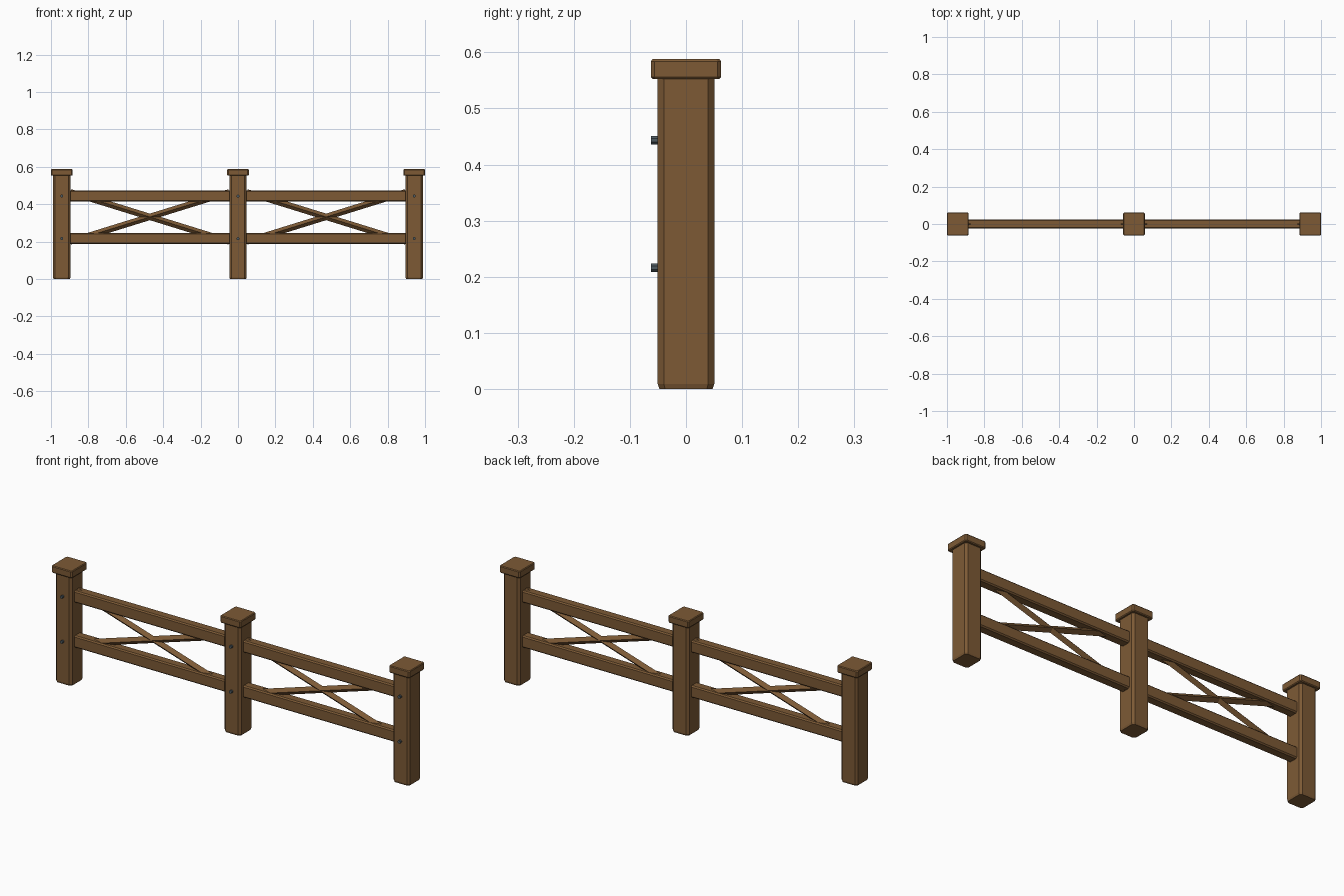
import bpy, bmesh, math
from mathutils import Matrix

if "Cube" in bpy.data.objects:
    bpy.data.objects.remove(bpy.data.objects["Cube"])


def material(name, rgb):
    m = bpy.data.materials.new(name)
    m.diffuse_color = (*rgb, 1)
    m.use_nodes = True
    m.node_tree.nodes["Principled BSDF"].inputs["Base Color"].default_value = m.diffuse_color
    return m


WOOD = material("brown wood", (0.205, 0.102, 0.036))
STEEL = material("dark steel", (0.075, 0.10, 0.115))


def loft(name, section, rings, mat, matrix):
    """Stack copies of a section along local z; each ring is (z, inset)."""
    bm = bmesh.new()
    loops = []
    hx = max(p[0] for p in section)
    hy = max(p[1] for p in section)
    for z, inset in rings:
        sx, sy = 1 - inset / hx, 1 - inset / hy
        loops.append([bm.verts.new((x * sx, y * sy, z)) for x, y in section])
    n = len(section)
    for a, b in zip(loops, loops[1:]):
        for i in range(n):
            j = (i + 1) % n
            bm.faces.new((a[i], a[j], b[j], b[i]))
    bm.faces.new(loops[0][::-1])
    bm.faces.new(loops[-1])
    bm.transform(matrix)
    bmesh.ops.recalc_face_normals(bm, faces=bm.faces)
    me = bpy.data.meshes.new(name)
    bm.to_mesh(me)
    bm.free()
    me.materials.append(mat)
    ob = bpy.data.objects.new(name, me)
    bpy.context.collection.objects.link(ob)
    return ob


def chamfered(hx, hy, c):
    return [(hx, -hy + c), (hx, hy - c), (hx - c, hy), (-hx + c, hy),
            (-hx, hy - c), (-hx, -hy + c), (-hx + c, -hy), (hx - c, -hy)]


def ngon(r, n, turn=0.0):
    return [(r * math.cos(turn + 2 * math.pi * i / n),
             r * math.sin(turn + 2 * math.pi * i / n)) for i in range(n)]


POST_X = 0.9425
RAIL_Z = (0.216, 0.443)
ALONG_X = Matrix.Rotation(math.pi / 2, 4, 'Y')
ALONG_Y = Matrix.Rotation(math.pi / 2, 4, 'X')

# Posts with caps and front bolts
for label, x in (("left", -POST_X), ("middle", 0), ("right", POST_X)):
    at = Matrix.Translation((x, 0, 0))
    loft(label + "_post", chamfered(0.0465, 0.0505, 0.011),
         [(0, 0.003), (0.009, 0), (0.556, 0)], WOOD, at)
    loft(label + "_post_cap", chamfered(0.0575, 0.0625, 0.006),
         [(0.552, 0.003), (0.556, 0), (0.584, 0), (0.588, 0.003)], WOOD, at)
    for level, z in zip(("lower", "upper"), RAIL_Z):
        loft(f"{label}_{level}_bolt", ngon(0.008, 8, math.pi / 8),
             [(0.04, 0), (0.0625, 0)], STEEL,
             Matrix.Translation((x, 0, z)) @ ALONG_Y)

# Two panels, each with two rails and a crossed pair of diamond-section braces
for side, s in (("left", -1), ("right", 1)):
    cx = s * POST_X / 2
    for level, z in zip(("lower", "upper"), RAIL_Z):
        loft(f"{side}_{level}_rail", chamfered(0.030, 0.0245, 0.006),
             [(-0.44, 0), (0.44, 0)], WOOD,
             Matrix.Translation((cx, 0, z)) @ ALONG_X)
    for lean, k in (("rising", -1), ("falling", 1)):
        tilt = Matrix.Rotation(k * math.atan(0.31), 4, 'Y')
        loft(f"{side}_{lean}_brace", ngon(0.0168, 4),
             [(-0.445, 0), (0.445, 0)], WOOD,
             Matrix.Translation((cx, 0, 0.332)) @ tilt @ ALONG_X)
